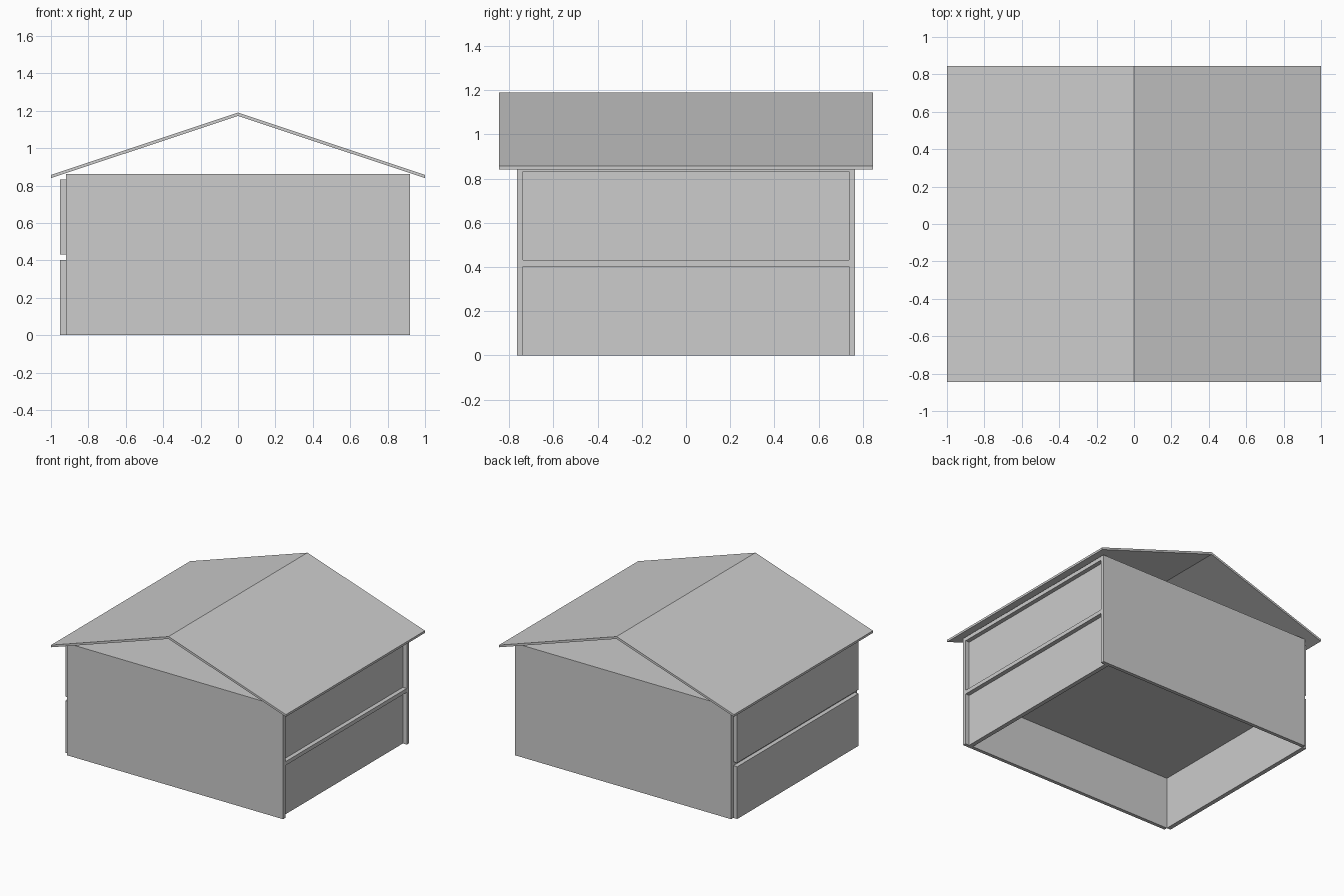
import bpy
import bmesh

if "Cube" in bpy.data.objects:
    bpy.data.objects.remove(bpy.data.objects["Cube"])

# Single plain finish
grey = bpy.data.materials.new("light_grey")
grey.diffuse_color = (0.604, 0.604, 0.604, 1.0)
grey.use_nodes = True
grey.node_tree.nodes["Principled BSDF"].inputs["Base Color"].default_value = grey.diffuse_color


def finish(name, bm):
    bmesh.ops.recalc_face_normals(bm, faces=bm.faces)
    mesh = bpy.data.meshes.new(name)
    bm.to_mesh(mesh)
    bm.free()
    mesh.materials.append(grey)
    obj = bpy.data.objects.new(name, mesh)
    bpy.context.collection.objects.link(obj)
    return obj


def box(name, x, y, z):
    """Box from (min, max) ranges on each axis."""
    bm = bmesh.new()
    bmesh.ops.create_cube(bm, size=1)
    for v in bm.verts:
        v.co = [r[0] if c < 0 else r[1] for c, r in zip(v.co, (x, y, z))]
    return finish(name, bm)


def extrude_y(name, profile, y0, y1):
    """Closed x-z profile extruded along y."""
    bm = bmesh.new()
    face = bm.faces.new([bm.verts.new((x, y0, z)) for x, z in profile])
    out = bmesh.ops.extrude_face_region(bm, geom=[face])
    for v in out["geom"]:
        if isinstance(v, bmesh.types.BMVert):
            v.co.y = y1
    return finish(name, bm)


HALF_X, IN_Y, OUT_Y, TOP = 0.92, 0.738, 0.765, 0.862
T = 0.033  # board thickness

# Long walls, front and back
box("front_wall", (-HALF_X, HALF_X), (-OUT_Y, -IN_Y), (0, TOP))
box("back_wall", (-HALF_X, HALF_X), (IN_Y, OUT_Y), (0, TOP))

# Upper floor and ceiling slabs
for name, z0, z1 in (("upper_floor", 0.402, 0.432), ("ceiling", 0.832, TOP)):
    box(name, (-HALF_X, HALF_X), (-IN_Y, IN_Y), (z0, z1))

# End panels: left ones sit outside the frame, right ones are recessed in it
for level, z0, z1 in (("lower", 0, 0.402), ("upper", 0.432, 0.832)):
    box(level + "_left_panel", (-HALF_X - T, -HALF_X), (-IN_Y, IN_Y), (z0, z1))
    box(level + "_right_panel", (HALF_X - 2 * T, HALF_X - T), (-IN_Y, IN_Y), (z0, z1))

# Thin gabled roof, open at both ends
extrude_y("roof", [(-1, 0.84), (0, 1.172), (1, 0.84), (1, 0.857), (0, 1.19), (-1, 0.857)],
          -0.845, 0.845)
